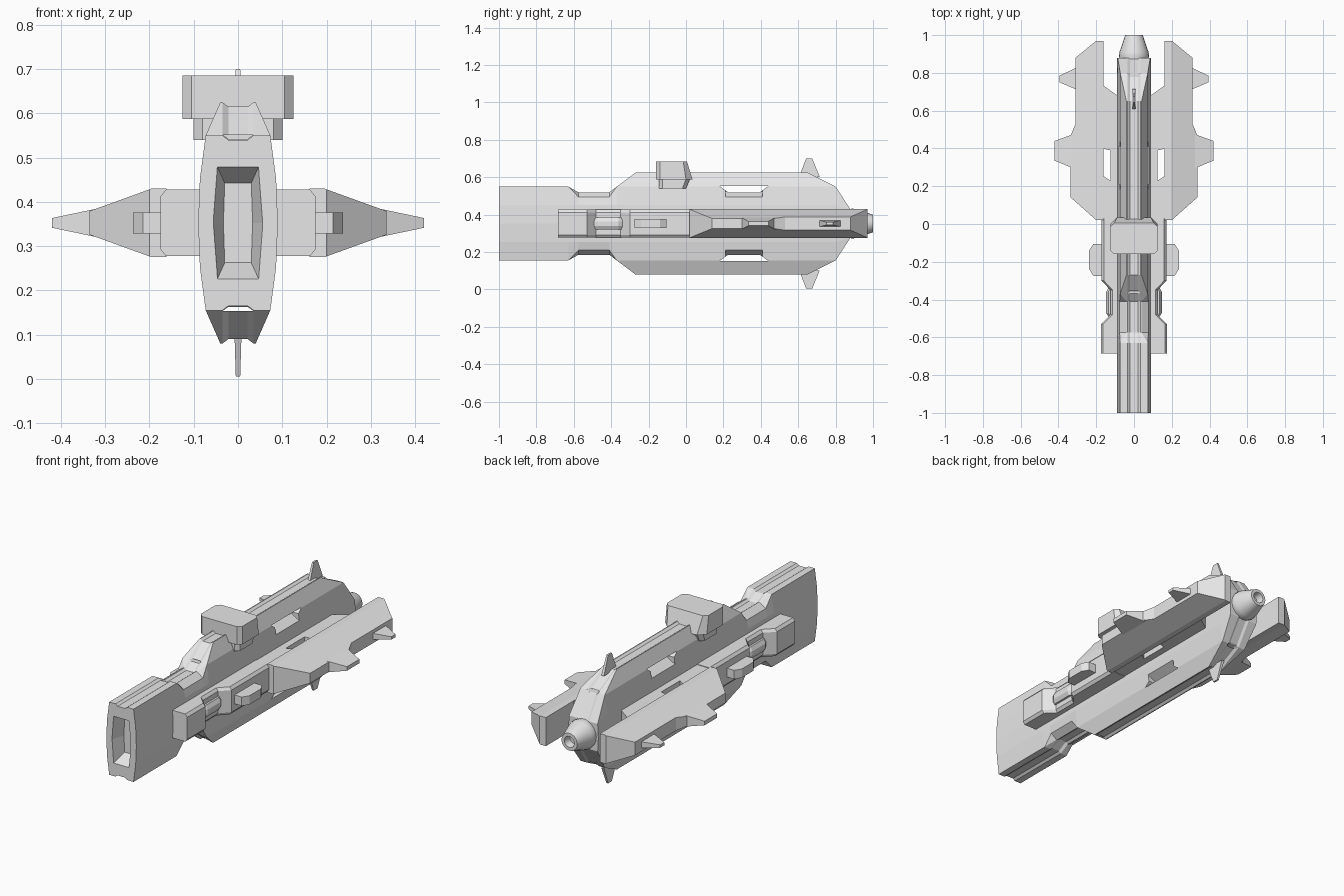
import bpy, bmesh, math

cube = bpy.data.objects.get("Cube")
if cube:
    bpy.data.objects.remove(cube, do_unlink=True)

CENTRE = 0.3525  # height of the ship's long axis; parts are modelled around it

grey = bpy.data.materials.new("hull_grey")
grey.use_nodes = True
grey.diffuse_color = (0.8, 0.8, 0.8, 1)
grey.node_tree.nodes["Principled BSDF"].inputs["Base Color"].default_value = (0.8, 0.8, 0.8, 1)


def loft(name, rings, mirror="", closed=False):
    """Skin equal-length rings of points, cap the ends, mirror on the named axes."""
    bm = bmesh.new()
    rows = [[bm.verts.new(p) for p in ring] for ring in rings]
    pairs = list(zip(rows, rows[1:]))
    if closed:
        pairs.append((rows[-1], rows[0]))
    for a, b in pairs:
        for i in range(len(a)):
            j = (i + 1) % len(a)
            bm.faces.new((a[i], a[j], b[j], b[i]))
    if not closed:
        bm.faces.new(rows[0])
        bm.faces.new(rows[-1])
    bmesh.ops.remove_doubles(bm, verts=bm.verts, dist=0.0005)
    bmesh.ops.recalc_face_normals(bm, faces=bm.faces)
    mesh = bpy.data.meshes.new(name)
    bm.to_mesh(mesh)
    bm.free()
    mesh.materials.append(grey)
    obj = bpy.data.objects.new(name, mesh)
    obj.location.z = CENTRE
    bpy.context.collection.objects.link(obj)
    if mirror:
        mod = obj.modifiers.new("mirror", "MIRROR")
        mod.use_axis = ["X" in mirror, "Y" in mirror, "Z" in mirror]
        mod.use_mirror_merge = False
    return obj


def slab(name, outline, levels, mirror=""):
    """Plan outline (x, y) stacked at levels of (z, outward x shift)."""
    return loft(name, [[(x + s if x > 0.1 else x, y, z) for x, y in outline]
                       for z, s in levels], mirror)


def fin(name, base, tip, mirror):
    """Tapered fin pointing along x: each end is (x, y0, y1, half thickness)."""
    return loft(name, [[(x, a, -t), (x, b, -t), (x, b, t), (x, a, t)]
                       for x, a, b, t in (base, tip)], mirror)


# Main hull: shoulder and crown sizes along the length
def hull_ring(y, s, ws, t, wt):
    q = [(0.09, 0), (0.086, min(0.1, t)), (ws, s), (wt, t),
         (min(wt, 0.035), t), (0.022, t - 0.01)]
    loop = q + [(-x, z) for x, z in reversed(q)]
    loop += [(-x, -z) for x, z in q[1:]] + [(x, -z) for x, z in reversed(q[1:])]
    return [(x, y, z) for x, z in loop]


block = (0.1975, 0.073, 0.1975, 0.073)
neck = (0.142, 0.076, 0.167, 0.04)
armour = (0.1975, 0.073, 0.2725, 0.04)
hull = loft("hull", [hull_ring(y, *section) for y, section in (
    (-1, block), (-0.63, block), (-0.575, neck), (-0.41, neck), (-0.37, block),
    (-0.27, armour), (0.65, armour), (0.8, block),
    (0.88, (0.075, 0.086, 0.075, 0.086)))])

# Cutters: bow intake, side windows and thin lengthwise channels
def intake_ring(y, top, w, mid):
    return [(w, y, top), (mid, y, 0), (w, y, -top),
            (-w, y, -top), (-mid, y, 0), (-w, y, top)]


cutters = [
    loft("intake_cutter", [intake_ring(-1.01, 0.132, 0.049, 0.059),
                           intake_ring(-0.93, 0.09, 0.03, 0.033)]),
    loft("window_cutter", [[(x, 0.18, 0.2), (x, 0.44, 0.2), (x, 0.395, 0.167),
                            (x, 0.225, 0.167)] for x in (-0.2, 0.2)], "Z"),
    loft("channel_cutter", [[(-0.035, y, 0.199), (0.035, y, 0.199),
                             (0.022, y, 0.19), (-0.022, y, 0.19)]
                            for y in (-0.5, 0.95)], "Z"),
    # Shallow bevel under each window
    loft("sill_cutter", [[(0.1, y, 0.2), (0.03, y, 0.17), (0.1, y, 0.13)]
                         for y in (0.21, 0.41)], "XZ"),
]
bpy.context.view_layer.objects.active = hull
for cutter in cutters:
    cutter.hide_render = True
    mod = hull.modifiers.new("cut", "BOOLEAN")
    mod.operation = "DIFFERENCE"
    mod.solver = "EXACT"
    mod.object = cutter
    bpy.ops.object.modifier_apply(modifier=mod.name)
for cutter in cutters:
    bpy.data.objects.remove(cutter, do_unlink=True)

# Stern nozzle: lathed shell with a hollow mouth
SIDES = 20
nozzle = loft("stern_nozzle", [
    [(r * math.cos(math.tau * i / SIDES), y, r * math.sin(math.tau * i / SIDES))
     for i in range(SIDES)]
    for r, y in ((0.07, 0.84), (0.08, 0.89), (0.077, 0.91), (0.05, 0.99),
                 (0.047, 1.0), (0.03, 1.0), (0.024, 0.96))])
bpy.ops.object.select_all(action="DESELECT")
nozzle.select_set(True)
bpy.context.view_layer.objects.active = nozzle
bpy.ops.object.shade_smooth_by_angle(angle=math.radians(30))

# Forward side pods with a waist, stepped top and bottom
slab("side_pods", [(0.06, -0.685), (0.175, -0.685), (0.175, -0.53), (0.125, -0.48),
                   (0.125, -0.35), (0.172, -0.30), (0.172, 0.03), (0.06, 0.03)],
     ((-0.075, -0.012), (-0.06, 0), (0.06, 0), (0.075, -0.012)), "X")
slab("waist_knobs", [(0.1, -0.51), (0.125, -0.51), (0.148, -0.47),
                     (0.148, -0.36), (0.125, -0.32), (0.1, -0.32)],
     ((-0.033, -0.012), (-0.012, 0), (0.012, 0), (0.033, -0.012)), "X")
slab("pod_sponsons", [(0.15, -0.275), (0.215, -0.275), (0.237, -0.24),
                      (0.237, -0.14), (0.215, -0.105), (0.15, -0.105)],
     ((-0.024, 0), (0.024, 0)), "X")

# Rear wings: thick root, tapering to a thin outer edge
def wing_ring(y, edge):
    t = 0.0775 - 0.0525 * (edge - 0.195) / 0.145
    return [(0.162, y, 0.0775), (0.195, y, 0.0775), (edge, y, t),
            (edge, y, -t), (0.195, y, -0.0775), (0.162, y, -0.0775)]


loft("rear_wings", [wing_ring(y, e) for y, e in (
    (0.02, 0.2), (0.14, 0.335), (0.47, 0.335), (0.53, 0.31), (0.88, 0.31), (0.97, 0.2))], "X")
slab("wing_roots", [(0.06, 0.02), (0.172, 0.02), (0.172, 0.26), (0.125, 0.23),
                    (0.125, 0.39), (0.172, 0.4), (0.172, 0.74), (0.06, 0.66)],
     ((-0.072, 0), (0.072, 0)), "X")
fin("wing_fins", (0.31, 0.29, 0.48, 0.034), (0.42, 0.335, 0.44, 0.011), "X")
fin("stern_fins", (0.30, 0.71, 0.83, 0.018), (0.395, 0.75, 0.785, 0.008), "X")

# Dorsal and ventral masts
loft("masts", [[(-w, a, z), (w, a, z), (w, b, z), (-w, b, z)] for z, a, b, w in (
    (0.25, 0.605, 0.715, 0.008), (0.3475, 0.642, 0.675, 0.005))], "Z")

# Bridge tower: broad cabin on a collar that clasps the hull
def bridge_ring(z, w, front, rear, cut):
    half = [(w - 0.02, front), (w, front + 0.02), (w, rear - cut), (w - cut, rear)]
    return [(x, y, z) for x, y in half + [(-x, y) for x, y in reversed(half)]]


loft("bridge_cabin", [bridge_ring(0.2345, 0.125, -0.16, 0.035, 0.035),
                      bridge_ring(0.3325, 0.125, -0.16, 0.005, 0.02)])
loft("bridge_collar", [bridge_ring(0.187, 0.1, -0.145, 0.0, 0.02),
                       bridge_ring(0.236, 0.1, -0.145, 0.02, 0.02)])
